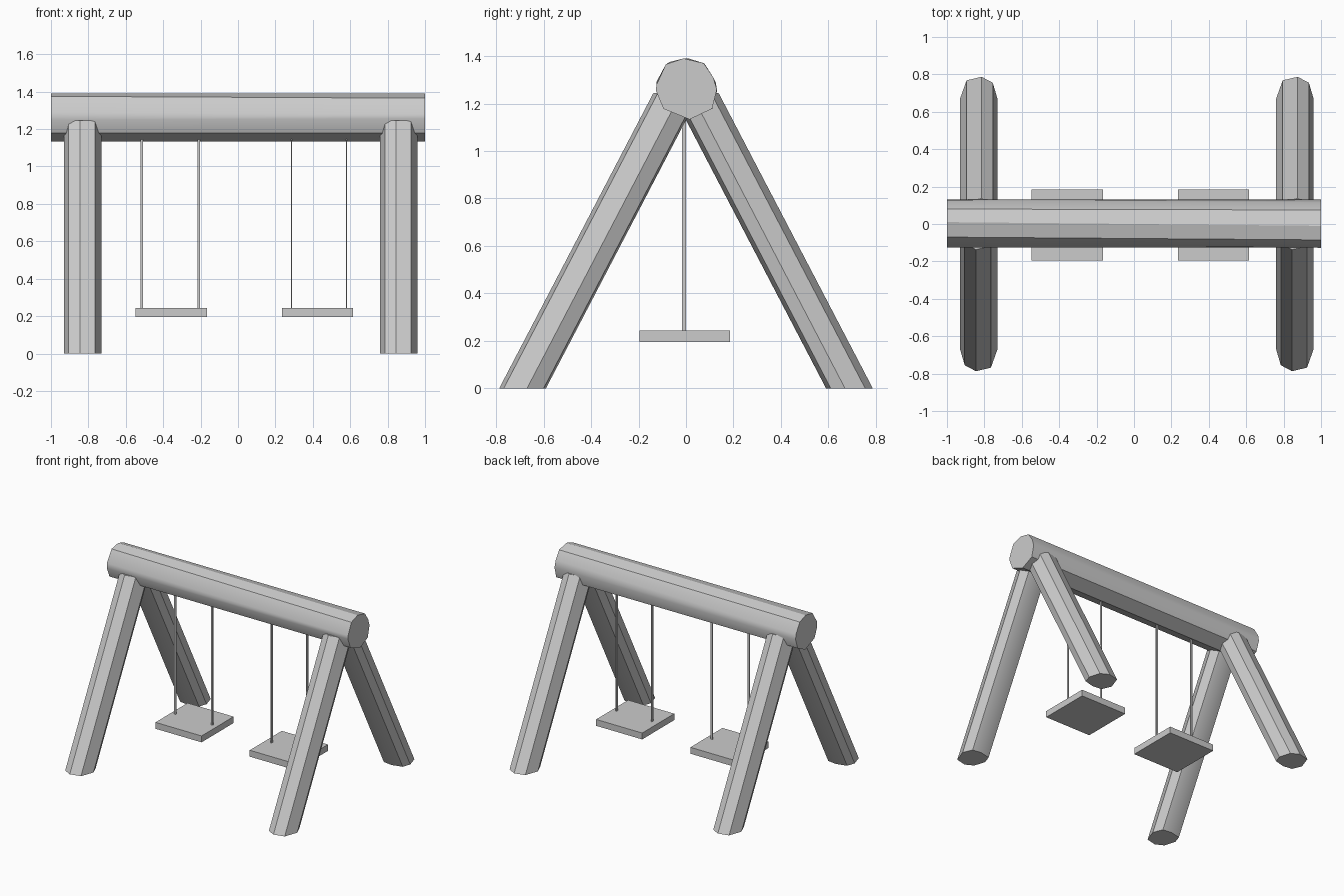
import bpy, bmesh, math
from mathutils import Vector

cube = bpy.data.objects.get("Cube")
if cube:
    bpy.data.objects.remove(cube, do_unlink=True)

GREY = (0.6, 0.6, 0.6, 1.0)
mat = bpy.data.materials.new("plain grey")
mat.use_nodes = True
mat.diffuse_color = GREY
mat.node_tree.nodes["Principled BSDF"].inputs["Base Color"].default_value = GREY


def loft(name, start, end):
    """Closed solid between two rings of equal point count."""
    bm = bmesh.new()
    a = [bm.verts.new(p) for p in start]
    b = [bm.verts.new(p) for p in end]
    for i in range(len(a)):
        j = (i + 1) % len(a)
        bm.faces.new((a[i], a[j], b[j], b[i]))
    bm.faces.new(a[::-1])
    bm.faces.new(b)
    bmesh.ops.recalc_face_normals(bm, faces=bm.faces)
    mesh = bpy.data.meshes.new(name)
    bm.to_mesh(mesh)
    bm.free()
    mesh.materials.append(mat)
    obj = bpy.data.objects.new(name, mesh)
    bpy.context.collection.objects.link(obj)
    bpy.ops.object.select_all(action="DESELECT")
    obj.select_set(True)
    bpy.context.view_layer.objects.active = obj
    bpy.ops.object.shade_smooth_by_angle(angle=math.radians(30))
    return obj


def box(name, x, y, z0, z1, sx, sy):
    ring = [(x + u * sx / 2, y + v * sy / 2)
            for u, v in ((-1, -1), (1, -1), (1, 1), (-1, 1))]
    return loft(name, [(*p, z0) for p in ring], [(*p, z1) for p in ring])


# Top beam: rough-hewn log, its section drifting slightly along the length
right_end = [(-0.07, 1.375), (0.01, 1.39), (0.08, 1.365), (0.125, 1.29), (0.13, 1.25),
             (0.105, 1.178), (0.015, 1.133), (-0.095, 1.178), (-0.125, 1.25), (-0.125, 1.29)]
left_end = [(-0.085, 1.365), (-0.01, 1.39), (0.075, 1.37), (0.115, 1.31), (0.13, 1.26),
            (0.11, 1.178), (0.015, 1.133), (-0.095, 1.178), (-0.127, 1.255), (-0.124, 1.28)]
loft("top_beam", [(-1, *p) for p in right_end], [(1, *p) for p in left_end])

# Legs: leaning logs cut level at foot and head, back pair turned half round
LEAN, HEAD, FOOT_Y = 0.522, 1.245, 0.69
section = [(-0.10, 0.02), (-0.075, -0.065), (-0.015, -0.097), (0.065, -0.078),
           (0.10, 0.02), (0.07, 0.09), (0.0, 0.10), (-0.08, 0.08)]
for side, cx in (("right", -0.83), ("left", 0.86)):
    for place, s in (("front", 1), ("back", -1)):
        foot = [Vector((cx + s * u, s * (v - FOOT_Y), 0)) for u, v in section]
        shift = Vector((0, s * LEAN * HEAD, HEAD))
        loft(f"{place}_{side}_leg", foot, [p + shift for p in foot])

# Swings: square seat hung from two thin straps
for side, cx, straps, width, depth in (
        ("right", -0.357, (-0.515, -0.21), 0.015, 0.008),
        ("left", 0.425, (0.286, 0.58), 0.007, 0.016)):
    box(f"{side}_seat", cx, -0.005, 0.195, 0.243, 0.382, 0.38)
    for n, x in enumerate(straps):
        box(f"{side}_strap_{n + 1}", x, -0.008, 0.23, 1.17, width, depth)
